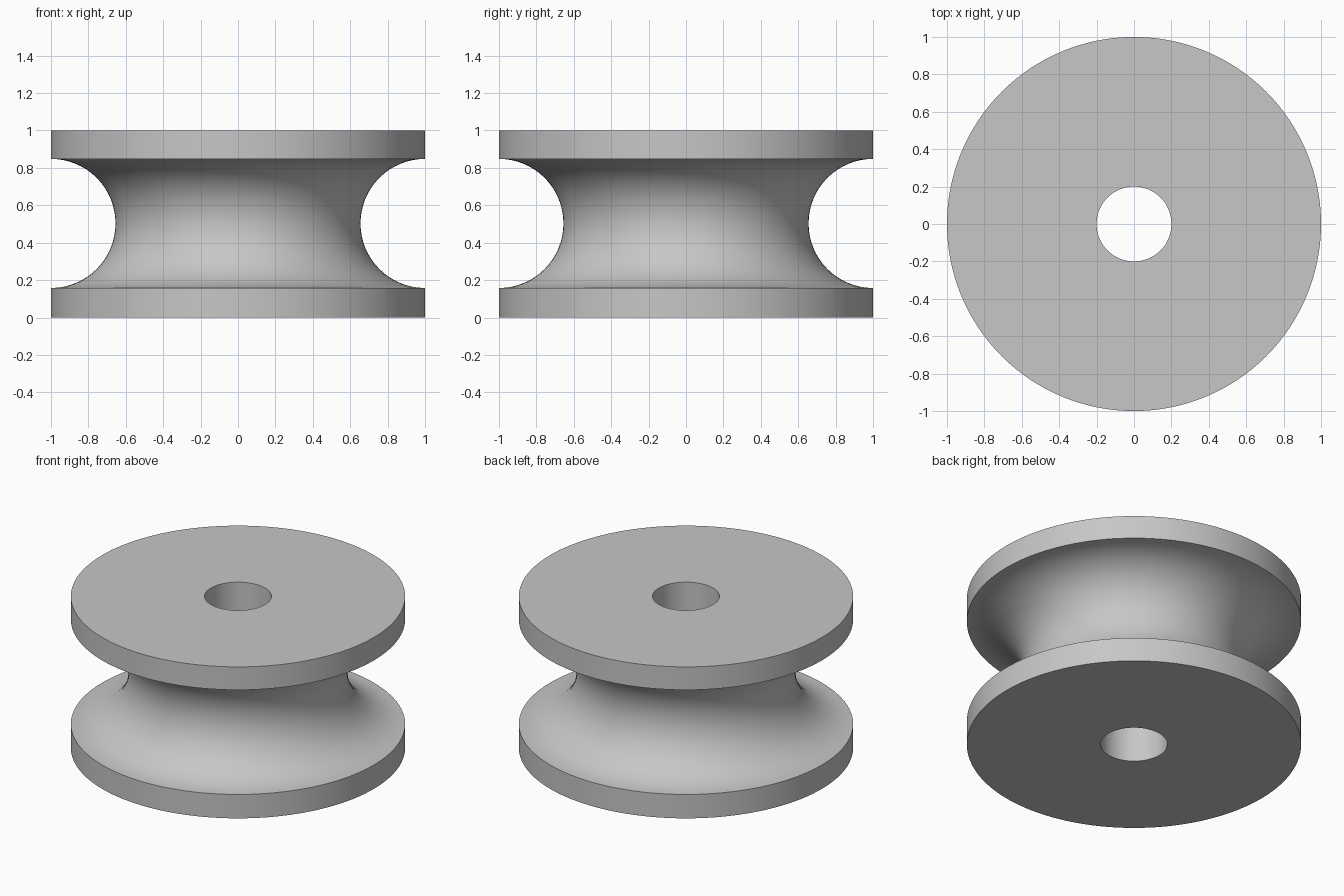
import bpy, bmesh, math

if "Cube" in bpy.data.objects:
    bpy.data.objects.remove(bpy.data.objects["Cube"])

SEGMENTS = 128          # steps around the axle
GROOVE_STEPS = 32       # steps along the rope groove
RIM, BORE, HEIGHT = 1.0, 0.2, 1.0
GROOVE_Z, GROOVE_R = 0.503, 0.345

grey = bpy.data.materials.new("light grey")
grey.diffuse_color = (0.57, 0.57, 0.57, 1)
grey.use_nodes = True
grey.node_tree.nodes["Principled BSDF"].inputs["Base Color"].default_value = grey.diffuse_color

# Cross-section: bore, lower flange, half-round groove, upper flange
profile = [(BORE, 0), (RIM, 0)]
for i in range(GROOVE_STEPS + 1):
    a = -math.pi / 2 + math.pi * i / GROOVE_STEPS
    profile.append((RIM - GROOVE_R * math.cos(a), GROOVE_Z + GROOVE_R * math.sin(a)))
profile += [(RIM, HEIGHT), (BORE, HEIGHT)]

# Revolve the closed cross-section around the axle
bm = bmesh.new()
rings = []
for s in range(SEGMENTS):
    t = 2 * math.pi * s / SEGMENTS
    rings.append([bm.verts.new((r * math.cos(t), r * math.sin(t), z)) for r, z in profile])
n = len(profile)
for s in range(SEGMENTS):
    a, b = rings[s], rings[(s + 1) % SEGMENTS]
    for i in range(n):
        j = (i + 1) % n
        bm.faces.new((a[i], b[i], b[j], a[j]))
bmesh.ops.recalc_face_normals(bm, faces=bm.faces)

mesh = bpy.data.meshes.new("grooved_pulley")
bm.to_mesh(mesh)
bm.free()
mesh.materials.append(grey)
pulley = bpy.data.objects.new("grooved_pulley", mesh)
bpy.context.collection.objects.link(pulley)

# Smooth groove and rims, crisp flange edges
bpy.context.view_layer.objects.active = pulley
pulley.select_set(True)
bpy.ops.object.shade_smooth_by_angle(angle=math.radians(30))
